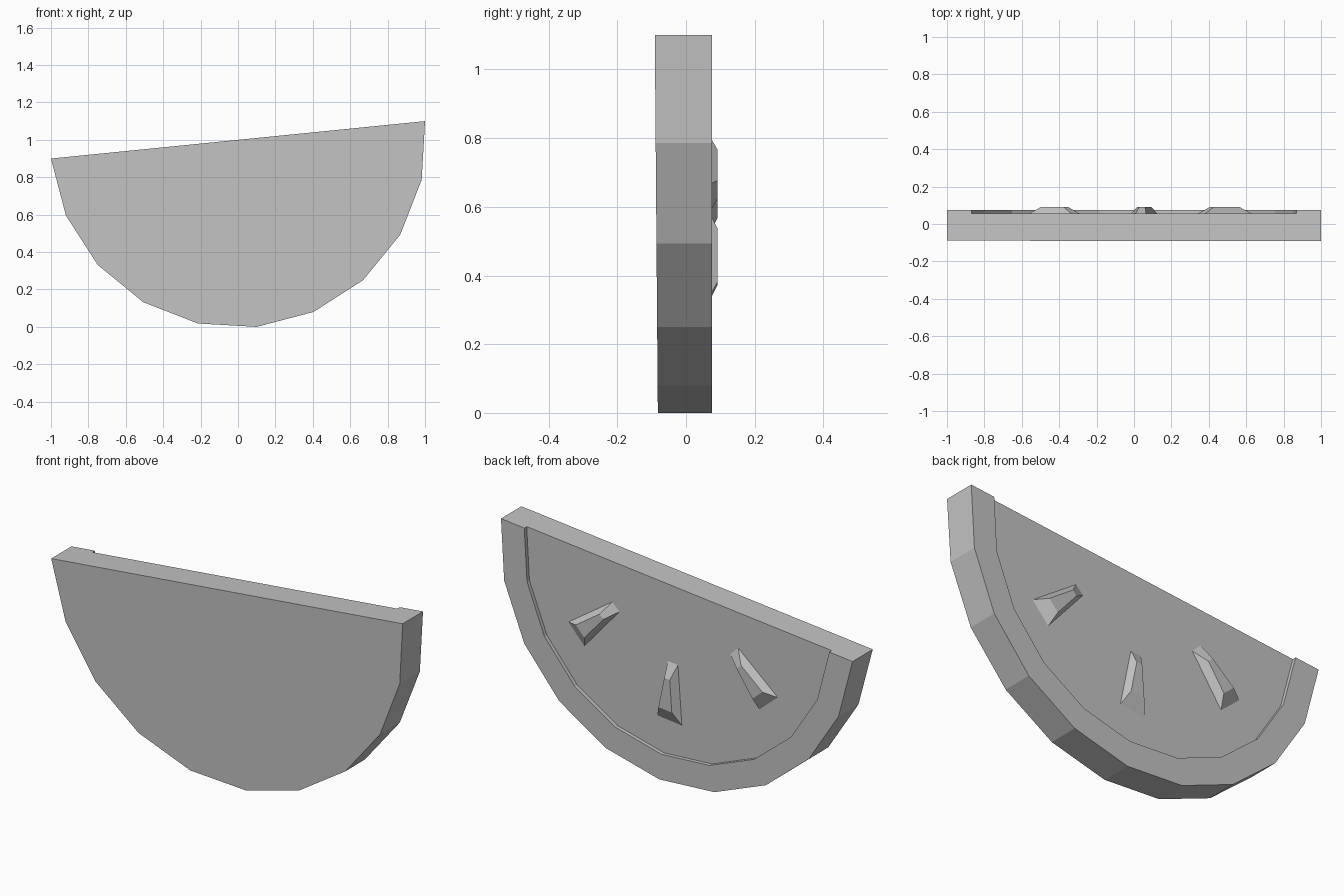
import bpy, bmesh
from math import cos, sin, pi, atan
from mathutils import Vector

cube = bpy.data.objects.get("Cube")
if cube:
    bpy.data.objects.remove(cube, do_unlink=True)

grey = bpy.data.materials.new("plain_grey")
grey.use_nodes = True
colour = (0.55, 0.55, 0.55, 1)
grey.diffuse_color = colour
grey.node_tree.nodes["Principled BSDF"].inputs["Base Color"].default_value = colour

TILT = atan(0.1)
SEGMENTS = 10
RIM_Y, FLOOR_Y, SEED_Y = 0.075, 0.055, 0.091


def finish(bm, name):
    bmesh.ops.recalc_face_normals(bm, faces=bm.faces)
    mesh = bpy.data.meshes.new(name)
    bm.to_mesh(mesh)
    bm.free()
    mesh.materials.append(grey)
    obj = bpy.data.objects.new(name, mesh)
    bpy.context.collection.objects.link(obj)


def front_y(z):
    # the front leans forward very slightly towards the top
    return -0.082 - 0.008 * z


def arc(bm, radius, depth):
    loop = []
    for i in range(SEGMENTS + 1):
        a = TILT - pi * i / SEGMENTS
        x, z = radius * cos(a), 1 + radius * sin(a)
        loop.append(bm.verts.new((x, depth(z), z)))
    return loop


# half-round slice: outer skin, raised rim and recessed flesh, open at the cut edge
bm = bmesh.new()
loops = [arc(bm, 1.005, front_y),
         arc(bm, 1.005, lambda z: RIM_Y),
         arc(bm, 0.872, lambda z: RIM_Y),
         arc(bm, 0.872, lambda z: FLOOR_Y)]
for a, b in zip(loops, loops[1:]):
    for i in range(SEGMENTS):
        bm.faces.new((a[i], a[i + 1], b[i + 1], b[i]))
bm.faces.new(loops[0])
bm.faces.new(loops[-1])
bm.faces.new([l[0] for l in loops] + [l[-1] for l in reversed(loops)])
finish(bm, "fruit_slice")


# seeds: tapered four-sided studs, given by their base corners (x, z)
def seed(name, corners):
    bm = bmesh.new()
    base = [Vector((x, FLOOR_Y, z)) for x, z in corners]
    centre = sum(base, Vector()) / 4
    centre.x = (min(p.x for p in base) + max(p.x for p in base)) / 2
    centre.z = (min(p.z for p in base) + max(p.z for p in base)) / 2
    low = [bm.verts.new(p) for p in base]
    high = []
    for p in base:
        q = centre.lerp(p, 0.54)
        q.y = SEED_Y
        high.append(bm.verts.new(q))
    for i in range(4):
        j = (i + 1) % 4
        bm.faces.new((low[i], low[j], high[j], high[i]))
    bm.faces.new(low)
    bm.faces.new(high)
    finish(bm, name)


seed("left_seed", [(0.63, 0.66), (0.54, 0.56), (0.34, 0.79), (0.38, 0.83)])
seed("middle_seed", [(0.125, 0.315), (-0.015, 0.30), (0.007, 0.605), (0.064, 0.61)])
seed("right_seed", [(-0.29, 0.74), (-0.335, 0.785), (-0.56, 0.59), (-0.455, 0.50)])
